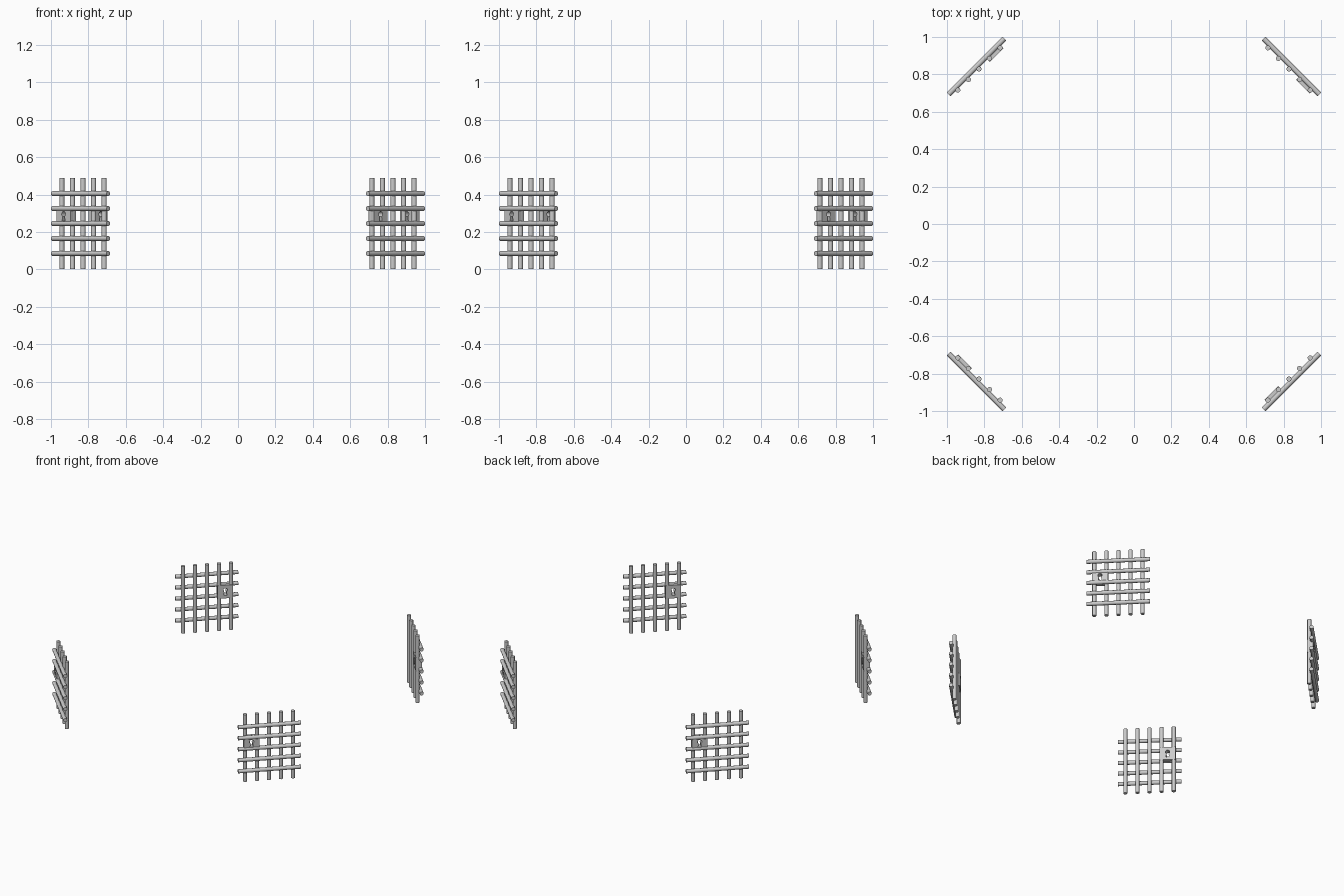
import bpy, bmesh, math
from mathutils import Matrix, Vector

if "Cube" in bpy.data.objects:
    bpy.data.objects.remove(bpy.data.objects["Cube"])

BAR_R = 0.0135      # bar radius
H_DIST = 1.191      # distance of horizontal bars from the centre
V_DIST = 1.172      # distance of vertical bars from the centre
STEP = 0.08         # bar spacing
MID_Z = 0.245


def bar_set(name, centres, length, axis, turn):
    """Five parallel round bars in one object."""
    bm = bmesh.new()
    tilt = Matrix.Rotation(math.pi / 2, 4, 'Y') if axis == 'X' else Matrix()
    for c in centres:
        bmesh.ops.create_cone(bm, cap_ends=True, segments=12, radius1=BAR_R,
                              radius2=BAR_R, depth=length,
                              matrix=turn @ Matrix.Translation(c) @ tilt)
    for f in bm.faces:
        f.smooth = len(f.verts) == 4
    for e in bm.edges:
        e.smooth = all(len(f.verts) == 4 for f in e.link_faces)
    me = bpy.data.meshes.new(name)
    bm.to_mesh(me)
    bm.free()
    bpy.context.collection.objects.link(bpy.data.objects.new(name, me))


def lock_plate_mesh():
    """Square plate with a keyhole cut through it."""
    w, h = 0.052, 0.0475
    square = [(-w, -h), (w, -h), (w, h), (-w, h)]
    # keyhole: round top, flared slot below
    r, cy = 0.0145, 0.011
    keyhole = [(r * math.cos(math.radians(a)), cy + r * math.sin(math.radians(a)))
               for a in range(-60, 241, 25)]
    keyhole += [(-0.011, -0.026), (0.011, -0.026)]
    cu = bpy.data.curves.new("lock_profile", 'CURVE')
    cu.dimensions = '2D'
    cu.fill_mode = 'BOTH'
    cu.extrude = 0.021
    for pts in (square, keyhole):
        sp = cu.splines.new('POLY')
        sp.points.add(len(pts) - 1)
        for p, (x, y) in zip(sp.points, pts):
            p.co = (x, y, 0, 1)
        sp.use_cyclic_u = True
    ob = bpy.data.objects.new("lock_profile", cu)
    bpy.context.collection.objects.link(ob)
    deps = bpy.context.evaluated_depsgraph_get()
    me = bpy.data.meshes.new_from_object(ob.evaluated_get(deps))
    bpy.data.objects.remove(ob)
    for f in me.polygons:
        f.use_smooth = False
    return me


plate = lock_plate_mesh()
offsets = [(i - 2) * STEP for i in range(5)]

# Four identical barred gates, one facing out at each corner
for k, corner in enumerate(("front_left", "front_right", "back_right", "back_left")):
    turn = Matrix.Rotation(math.radians(-45 + 90 * k), 4, 'Z')
    bar_set(corner + "_horizontal_bars",
            [Vector((0, -H_DIST, MID_Z + o)) for o in offsets], 0.42, 'X', turn)
    bar_set(corner + "_vertical_bars",
            [Vector((o, -V_DIST, MID_Z)) for o in offsets], 0.487, 'Z', turn)
    lock = bpy.data.objects.new(corner + "_lock_plate", plate.copy())
    bpy.context.collection.objects.link(lock)
    lock.matrix_world = (turn @ Matrix.Translation((-0.12, -1.178, 0.284))
                         @ Matrix.Rotation(math.pi / 2, 4, 'X'))
